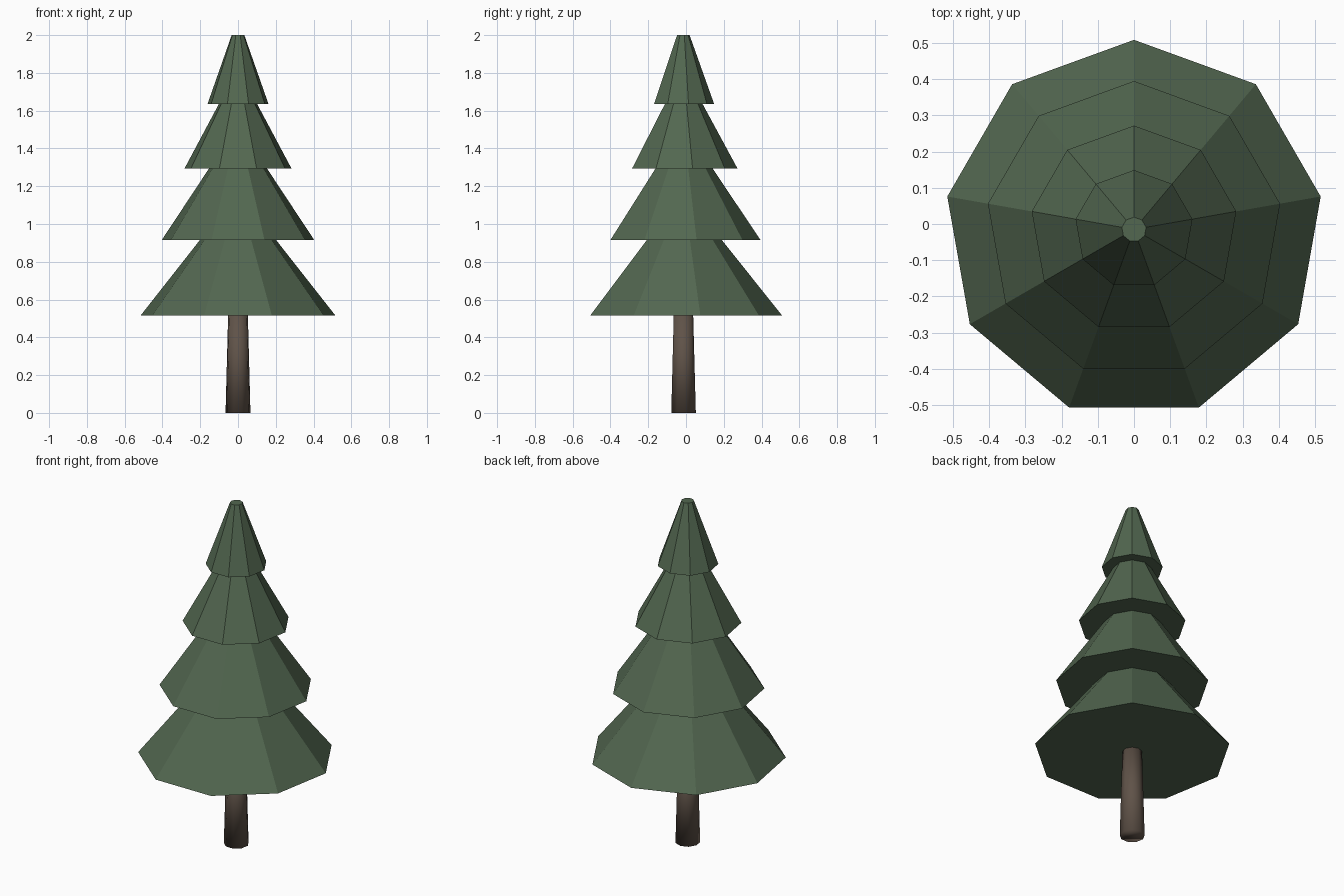
import bpy

cube = bpy.data.objects.get("Cube")
if cube:
    bpy.data.objects.remove(cube, do_unlink=True)

SIDES = 9
CENTRE_Y = -0.015


def make_material(name, colour):
    mat = bpy.data.materials.new(name)
    mat.use_nodes = True
    mat.diffuse_color = colour
    mat.node_tree.nodes["Principled BSDF"].inputs["Base Color"].default_value = colour
    return mat


def frustum(name, z_low, z_high, r_low, r_high, mat):
    bpy.ops.mesh.primitive_cone_add(
        vertices=SIDES, radius1=r_low, radius2=r_high, depth=z_high - z_low,
        location=(0, CENTRE_Y, (z_low + z_high) / 2))
    obj = bpy.context.object
    obj.name = name
    obj.data.materials.append(mat)
    return obj


green = make_material("pine green", (0.085, 0.135, 0.08, 1))
brown = make_material("bark brown", (0.115, 0.085, 0.065, 1))

# Trunk: tapered and softly shaded, ending at the lowest branches
trunk = frustum("trunk", 0, 0.52, 0.067, 0.053, brown)
trunk.data.shade_smooth()

# Foliage: four stacked flat-faced skirts with overhanging rims
tiers = [
    ("bottom_foliage", 0.515, 0.915, 0.524, 0.205),
    ("lower_middle_foliage", 0.915, 1.295, 0.41, 0.155),
    ("upper_middle_foliage", 1.295, 1.635, 0.287, 0.103),
    ("top_foliage", 1.635, 2.0, 0.164, 0.034),
]
for name, z_low, z_high, r_low, r_high in tiers:
    frustum(name, z_low, z_high, r_low, r_high, green)
